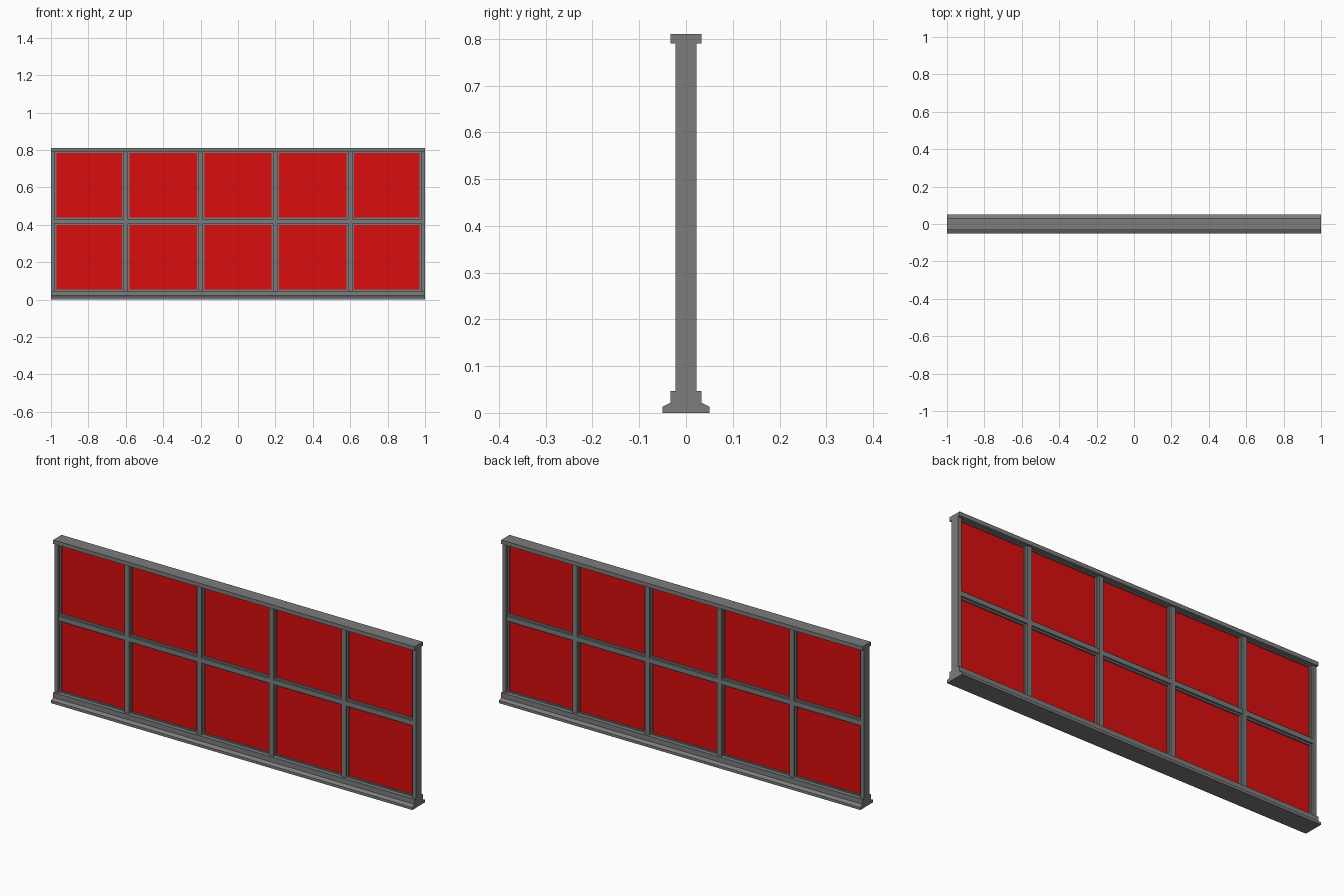
import bpy
import bmesh

if "Cube" in bpy.data.objects:
    bpy.data.objects.remove(bpy.data.objects["Cube"], do_unlink=True)


def make_material(name, colour):
    mat = bpy.data.materials.new(name)
    mat.use_nodes = True
    mat.diffuse_color = colour
    mat.node_tree.nodes["Principled BSDF"].inputs["Base Color"].default_value = colour
    return mat


GREY = make_material("frame grey", (0.2, 0.2, 0.2, 1))
RED = make_material("panel red", (0.7, 0.004, 0.004, 1))


def finish(name, bm, mat):
    bmesh.ops.recalc_face_normals(bm, faces=bm.faces)
    mesh = bpy.data.meshes.new(name)
    bm.to_mesh(mesh)
    bm.free()
    mesh.materials.append(mat)
    obj = bpy.data.objects.new(name, mesh)
    bpy.context.collection.objects.link(obj)
    return obj


def box(name, x0, x1, depth, z0, z1, mat=GREY):
    """Box reaching equally far to the front and back."""
    bm = bmesh.new()
    bmesh.ops.create_cube(bm, size=1)
    for v in bm.verts:
        v.co.x = x0 if v.co.x < 0 else x1
        v.co.y = -depth if v.co.y < 0 else depth
        v.co.z = z0 if v.co.z < 0 else z1
    return finish(name, bm, mat)


def rail(name, half_profile):
    """Mirror a (depth, height) outline and extrude it along the full width."""
    outline = half_profile + [(-y, z) for y, z in reversed(half_profile)]
    bm = bmesh.new()
    face = bm.faces.new([bm.verts.new((-1, y, z)) for y, z in outline])
    extruded = bmesh.ops.extrude_face_region(bm, geom=[face])["geom"]
    moved = [g for g in extruded if isinstance(g, bmesh.types.BMVert)]
    bmesh.ops.translate(bm, verts=moved, vec=(2, 0, 0))
    return finish(name, bm, GREY)


BOTTOM, TOP = 0.047, 0.79
MIDDLE = (BOTTOM + TOP) / 2
BAR, BEAD = 0.012, 0.02        # half widths of the bar and its stepped bead
DEEP, SHALLOW = 0.022, 0.012   # half depths of the bar and its bead

# Sloped sill and top rail
rail("sill", [(0.05, 0), (0.05, 0.013), (0.033, 0.022), (0.033, BOTTOM)])
rail("top_rail", [(0.033, TOP), (0.033, 0.81)])
box("sill_bead", -0.98, 0.98, SHALLOW, BOTTOM, BOTTOM + 0.006)
box("top_bead", -0.98, 0.98, SHALLOW, TOP - 0.006, TOP)

# End posts with beads on their inner sides
for side, s in (("left", 1), ("right", -1)):
    box(side + "_post", *sorted((s, s * 0.98)), DEEP, BOTTOM, TOP)
    box(side + "_post_bead", *sorted((s * 0.98, s * 0.971)), SHALLOW, BOTTOM, TOP)

# Vertical dividers
for i in range(4):
    x = -0.6 + 0.4 * i
    box(f"divider_{i + 1}", x - BAR, x + BAR, DEEP, BOTTOM, TOP)
    box(f"divider_bead_{i + 1}", x - BEAD, x + BEAD, SHALLOW, BOTTOM, TOP)

# Horizontal crossbar
box("crossbar", -0.98, 0.98, DEEP - 0.001, MIDDLE - BAR, MIDDLE + BAR)
box("crossbar_bead", -0.98, 0.98, SHALLOW, MIDDLE - BEAD, MIDDLE + BEAD)

# Ten coloured panels
for row, (z0, z1) in enumerate(((BOTTOM, MIDDLE), (MIDDLE, TOP))):
    for col in range(5):
        x = -0.8 + 0.4 * col
        box(f"panel_{row + 1}_{col + 1}", x - 0.19, x + 0.19, 0.004, z0, z1, RED)
